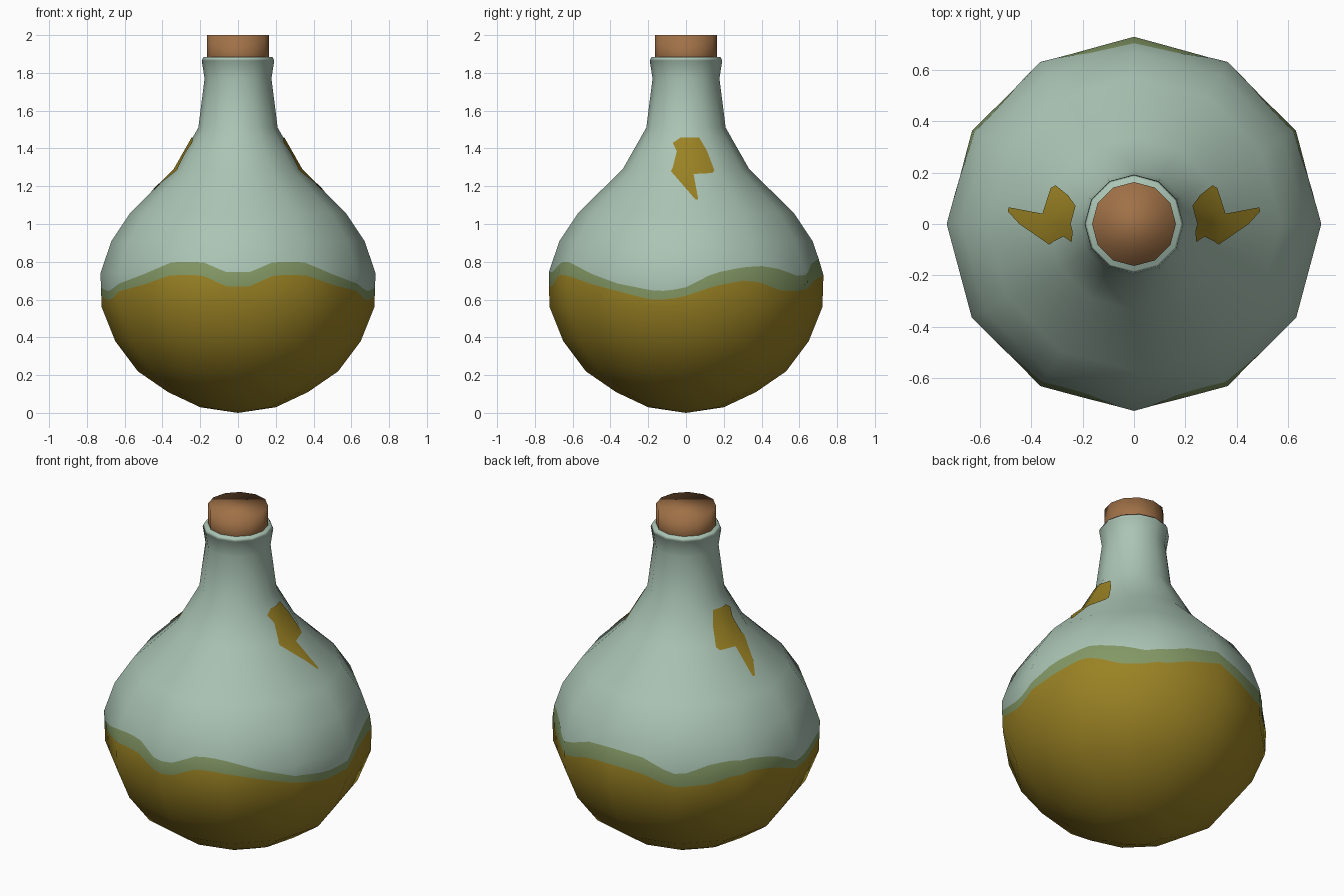
import bpy, bmesh, math

if "Cube" in bpy.data.objects:
    bpy.data.objects.remove(bpy.data.objects["Cube"])

def material(name, srgb):
    m = bpy.data.materials.new(name)
    m.diffuse_color = [((c / 255 + 0.055) / 1.055) ** 2.4 for c in srgb] + [1]
    m.use_nodes = True
    m.node_tree.nodes["Principled BSDF"].inputs["Base Color"].default_value = m.diffuse_color
    return m

GLASS = material("pale_green_glass", (170, 196, 180))
FOAM = material("olive_foam", (131, 152, 101))
GOLD = material("gold_liquid", (154, 130, 36))
CORK = material("cork_brown", (160, 113, 71))

# Flask profile (radius, height); rings below and above the liquid line
LOW = [(0.2, 0.03), (0.37, 0.11), (0.53, 0.22), (0.65, 0.38), (0.722, 0.56)]
HIGH = [(0.67, 0.91), (0.57, 1.06), (0.335, 1.29), (0.21, 1.51),
        (0.177, 1.77), (0.192, 1.865), (0.182, 1.885), (0.16, 1.885)]
PROFILE = [(0.0, 0.0)] + LOW + [(0.728, 0.74)] + HIGH

# Wavy liquid line: (degrees from front, liquid top, foam top), mirrored left/right
WAVE = [(0, .67, .745), (5, .67, .745), (16, .73, .80), (29, .73, .80), (45, .68, .735),
        (60, .645, .685), (74, .60, .65), (82, .60, .645), (90, .62, .665),
        (102, .67, .74), (115, .70, .77), (124, .69, .778), (134, .65, .765),
        (147, .645, .72), (155, .66, .745), (165, .70, .79), (180, .73, .815)]

def lerp_table(table, x, key, val):
    for a, b in zip(table, table[1:]):
        if x <= b[key]:
            f = (x - a[key]) / max(b[key] - a[key], 1e-9)
            return a[val] + f * (b[val] - a[val])
    return table[-1][val]

def radius(z):
    return lerp_table(PROFILE, z, 1, 0)

def slope_at(z):
    # smoothed profile slope, used for shading normals
    d = 0.07
    z0, z1 = max(z - d, 0), min(z + d, 1.86)
    return (radius(z1) - radius(z0)) / max(z1 - z0, 0.02)

def smooth_normals(me):
    me.shade_smooth()
    normals = []
    for v in me.vertices:
        x, y, z = v.co
        h = math.hypot(x, y)
        if h < 1e-4:
            normals.append((0, 0, -1))
            continue
        s = 0.4 if z < 1.87 and z > 1.8 else slope_at(z)
        if z > 1.88:
            s = -2
        n = math.hypot(1, s)
        normals.append((x / h / n, y / h / n, -s / n))
    me.normals_split_custom_set_from_vertices(normals)

def make_object(name, bm, mats):
    me = bpy.data.meshes.new(name)
    bm.to_mesh(me)
    bm.free()
    for m in mats:
        me.materials.append(m)
    ob = bpy.data.objects.new(name, me)
    bpy.context.collection.objects.link(ob)
    return ob

# Flask: 12 flat sides, each split so the liquid line can wave across it
SIDES, SPLIT = 12, 6
N = SIDES * SPLIT
bm = bmesh.new()
columns = []
for i in range(N):
    k, f = divmod(i, SPLIT)
    f /= SPLIT
    a0, a1 = (2 * math.pi * j / SIDES - math.pi / 2 for j in (k, k + 1))
    ux = math.cos(a0) * (1 - f) + math.cos(a1) * f
    uy = math.sin(a0) * (1 - f) + math.sin(a1) * f
    t = abs(math.degrees(math.atan2(ux, -uy)))
    lo, up = lerp_table(WAVE, t, 0, 1), lerp_table(WAVE, t, 0, 2)
    mid = [(radius(z), z) for z in (lo, up, max(up + 0.02, 0.74))]
    columns.append([bm.verts.new((r * ux, r * uy, z)) for r, z in LOW + mid + HIGH])
base = bm.verts.new((0, 0, 0))
for i in range(N):
    a, b = columns[i], columns[(i + 1) % N]
    bm.faces.new((base, b[0], a[0])).material_index = 2
    for j in range(len(a) - 1):
        face = bm.faces.new((a[j], b[j], b[j + 1], a[j + 1]))
        face.material_index = 2 if j < len(LOW) else 1 if j == len(LOW) else 0
flask = make_object("flask", bm, [GLASS, FOAM, GOLD])
smooth_normals(flask.data)

# Cork stopper
bm = bmesh.new()
bmesh.ops.create_cone(bm, cap_ends=True, segments=SIDES, radius1=0.163, radius2=0.163, depth=0.2)
bmesh.ops.translate(bm, verts=bm.verts, vec=(0, 0, 1.9))
cork = make_object("cork", bm, [CORK])
cork.data.shade_smooth()

# Lightning bolts: outline (y, z) wrapped on to the flask's right and left shoulders
BOLT = [(-.07, 1.43), (-.03, 1.457), (.07, 1.457), (.11, 1.39), (.15, 1.285), (.14, 1.27),
        (.04, 1.265), (.065, 1.13), (.05, 1.13), (-.08, 1.28), (-.07, 1.30), (-.01, 1.305),
        (.015, 1.34), (-.02, 1.395)]
for name, side in (("bolt_right", 1), ("bolt_left", -1)):
    bm = bmesh.new()
    bm.faces.new([bm.verts.new((0, y, z)) for y, z in BOLT])
    bmesh.ops.triangulate(bm, faces=bm.faces)
    for co, no in (((0, 0, 0), (0, 1, 0)), ((0, 0, 1.29), (0, 0, 1))):
        bmesh.ops.bisect_plane(bm, geom=bm.verts[:] + bm.edges[:] + bm.faces[:],
                               plane_co=co, plane_no=no)
    for v in bm.verts:
        x = radius(v.co.z) - abs(v.co.y) * math.tan(math.radians(15))
        v.co.x = side * (x + 0.006)
    bm.normal_update()
    flip = [f for f in bm.faces if f.normal.x * side < 0]
    bmesh.ops.reverse_faces(bm, faces=flip)
    bolt = make_object(name, bm, [GOLD])
    smooth_normals(bolt.data)
